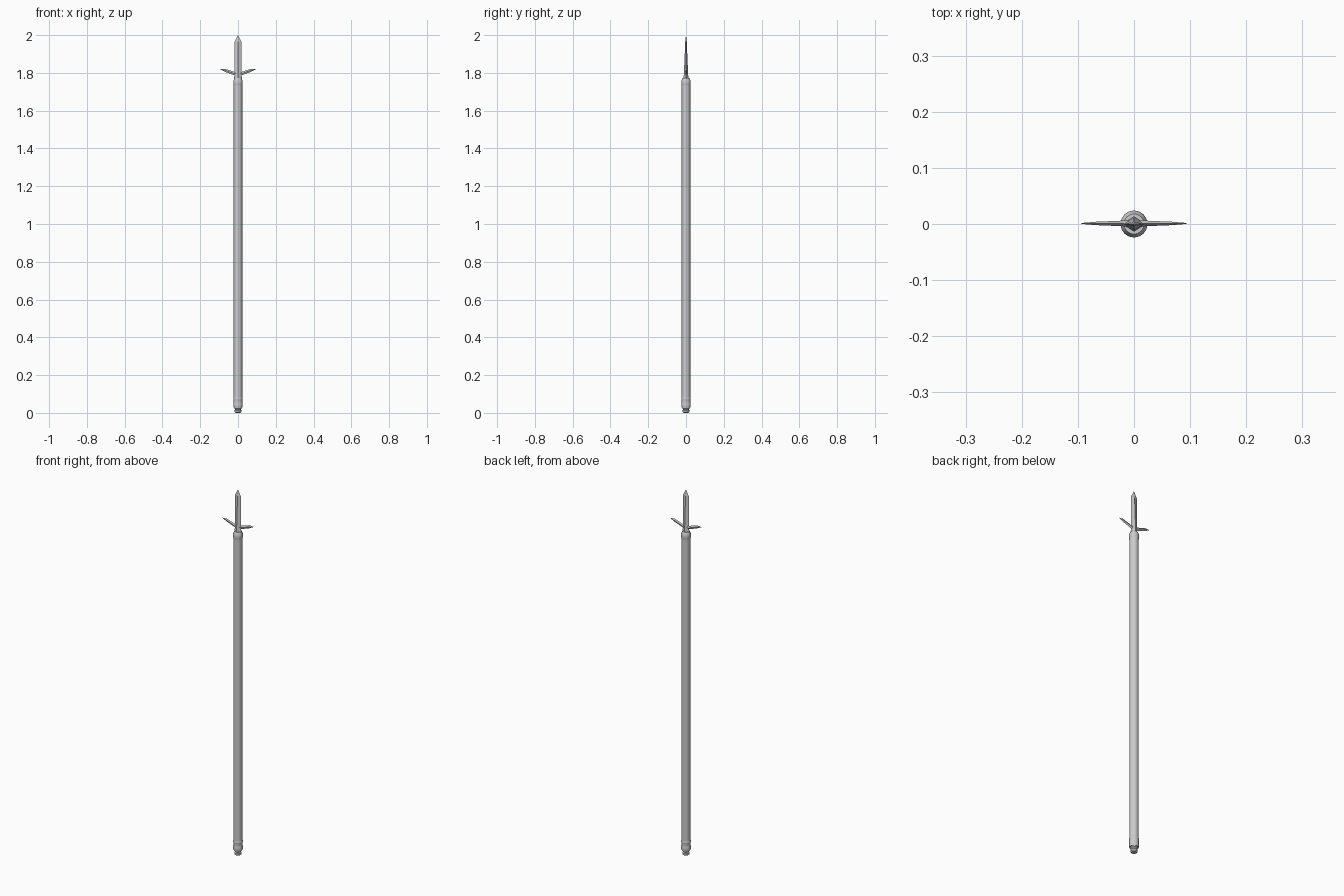
import bpy, bmesh, math

if "Cube" in bpy.data.objects:
    bpy.data.objects.remove(bpy.data.objects["Cube"])


def make_object(name, verts, faces, smooth=False):
    mesh = bpy.data.meshes.new(name)
    mesh.from_pydata(verts, [], faces)
    bm = bmesh.new()
    bm.from_mesh(mesh)
    bmesh.ops.recalc_face_normals(bm, faces=bm.faces)
    bm.to_mesh(mesh)
    bm.free()
    ob = bpy.data.objects.new(name, mesh)
    bpy.context.collection.objects.link(ob)
    if smooth:
        bpy.context.view_layer.objects.active = ob
        ob.select_set(True)
        bpy.ops.object.shade_smooth_by_angle(angle=math.radians(35))
        ob.select_set(False)
    return ob


def loft(name, rings, smooth=False):
    """Join equal-length rings of points and cap both ends."""
    n = len(rings[0])
    verts = [p for ring in rings for p in ring]
    faces = [(r * n + i, r * n + (i + 1) % n, (r + 1) * n + (i + 1) % n, (r + 1) * n + i)
             for r in range(len(rings) - 1) for i in range(n)]
    faces += [tuple(range(n)), tuple(range(len(verts) - n, len(verts)))]
    return make_object(name, verts, faces, smooth)


def turned(name, profile, sides=16):
    rings = [[(r * math.cos(2 * math.pi * i / sides), r * math.sin(2 * math.pi * i / sides), z)
              for i in range(sides)] for r, z in profile]
    return loft(name, rings, True)


# Pole and its fittings
turned("shaft", [(0.0225, 0.03), (0.0225, 1.75)])
turned("end_knob", [(0.013, 0), (0.018, 0.005), (0.018, 0.013), (0.014, 0.018),
                    (0.019, 0.023), (0.019, 0.032)])
turned("lower_collar", [(0.0225, 0.028), (0.0242, 0.034), (0.0242, 0.046), (0.0232, 0.05),
                        (0.0232, 0.068), (0.0242, 0.071), (0.0242, 0.078), (0.0225, 0.082)])
turned("upper_collar", [(0.0225, 1.735), (0.0242, 1.74), (0.0242, 1.758),
                        (0.021, 1.767), (0.018, 1.773)])


# Blade with a diamond cross-section
def diamond(w, t, z):
    return [(w, 0, z), (0, t, z), (-w, 0, z), (0, -t, z)]


loft("blade", [diamond(0.022, 0.014, 1.765), diamond(0.0185, 0.0115, 1.79),
               diamond(0.0185, 0.004, 1.965), diamond(0.0003, 0.0003, 2.0)])


# Swept side lugs, also diamond in section
def section(side, x, low, high, t):
    mid = (low + high) / 2
    y = 0.001
    return [(side * x, y, low), (side * x, y + t, mid), (side * x, y, high), (side * x, y - t, mid)]


for side, label in ((-1, "left"), (1, "right")):
    loft(label + "_lug", [section(side, 0.0, 1.783, 1.805, 0.006),
                          section(side, 0.02, 1.788, 1.806, 0.005),
                          section(side, 0.068, 1.805, 1.822, 0.003),
                          section(side, 0.094, 1.8185, 1.8195, 0.0008)])
